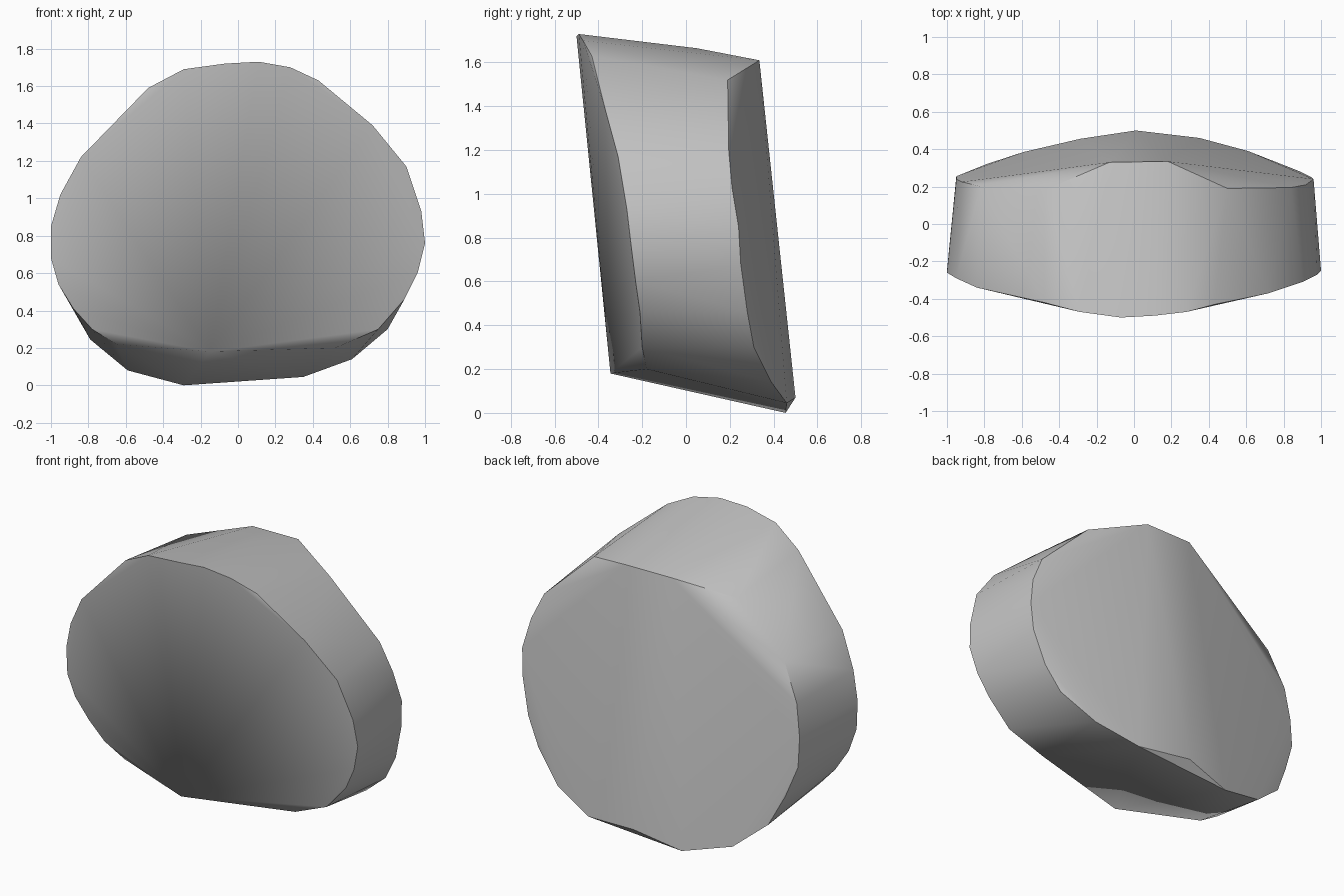
import bpy
import bmesh
import math

# Remove the default cube only
default_cube = bpy.data.objects.get("Cube")
if default_cube:
    bpy.data.objects.remove(default_cube, do_unlink=True)


def make_material(name, colour):
    """Create one flat material for viewport and render."""
    material = bpy.data.materials.new(name)
    material.use_nodes = True
    material.diffuse_color = colour
    shader = material.node_tree.nodes["Principled BSDF"]
    shader.inputs["Base Color"].default_value = colour
    shader.inputs["Roughness"].default_value = 0.8
    return material


def wrap_outlines(name, outlines, material):
    """Stretch a closed convex skin around several outlines."""
    bm = bmesh.new()
    for outline in outlines:
        for point in outline:
            bm.verts.new(point)
    bmesh.ops.convex_hull(bm, input=list(bm.verts), use_existing_faces=False)

    # Drop points left inside the skin
    loose = [vert for vert in bm.verts if not vert.link_faces]
    bmesh.ops.delete(bm, geom=loose, context='VERTS')
    bmesh.ops.recalc_face_normals(bm, faces=list(bm.faces))

    mesh = bpy.data.meshes.new(name)
    bm.to_mesh(mesh)
    bm.free()
    mesh.materials.append(material)
    body = bpy.data.objects.new(name, mesh)
    bpy.context.collection.objects.link(body)
    return body


def smooth_with_sharp_rims(body, degrees):
    """Smooth the broad surfaces while keeping the rims crisp."""
    bpy.ops.object.select_all(action='DESELECT')
    body.select_set(True)
    bpy.context.view_layer.objects.active = body
    bpy.ops.object.shade_smooth_by_angle(angle=math.radians(degrees))


# Front rim, clockwise from the upper right shoulder
front_rim = [
    (-.48, -.42, 1.59), (-.29, -.47, 1.69), (-.07, -.5, 1.72),
    (.11, -.49, 1.73), (.28, -.47, 1.7), (.43, -.43, 1.63),
    (.72, -.37, 1.39), (.9, -.31, 1.17), (.98, -.27, .93),
    (1, -.25, .76), (.96, -.23, .6), (.89, -.21, .46),
    (.75, -.2, .3), (.52, -.18, .2), (-.15, -.345, .18),
    (-.65, -.19, .22), (-.78, -.2, .3), (-.88, -.21, .41),
    (-.96, -.23, .54), (-1, -.25, .68), (-1, -.26, .85),
    (-.95, -.29, 1.02), (-.84, -.34, 1.22),
]

# Back rim, clockwise from the same shoulder
back_rim = [
    (-.48, .18, 1.52), (-.13, .33, 1.61), (.18, .335, 1.61),
    (.5, .19, 1.52), (.84, .195, 1.2), (.92, .21, 1.03),
    (.96, .24, .85), (.95, .25, .68), (.89, .28, .46),
    (.8, .31, .3), (.61, .39, .14), (.35, .46, .045),
    (.01, .5, .07), (-.29, .455, 0), (-.59, .385, .08),
    (-.79, .32, .245), (-.88, .28, .43), (-.95, .255, .62),
    (-.95, .24, .8), (-.92, .225, 1), (-.82, .2, 1.22),
]

# Slight crown along the top of the band
crown = [(.05, .05, 1.665)]

grey = make_material("plain grey", (.55, .55, .55, 1))
stone = wrap_outlines("stone_body", [front_rim, back_rim, crown], grey)
smooth_with_sharp_rims(stone, 40)
